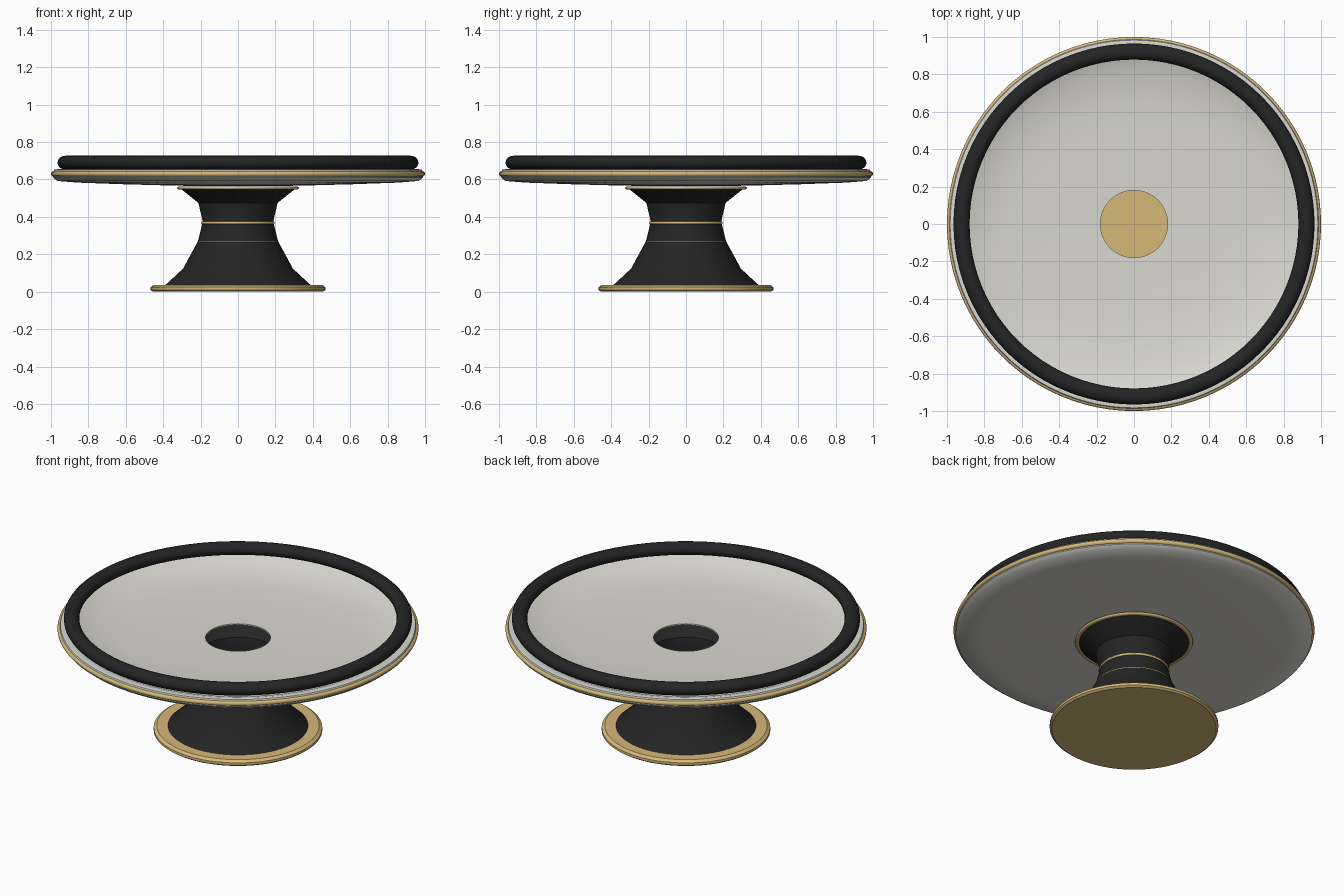
import bpy, bmesh, math

if "Cube" in bpy.data.objects:
    bpy.data.objects.remove(bpy.data.objects["Cube"])

SEG = 96


def material(name, rgb):
    m = bpy.data.materials.new(name)
    m.diffuse_color = (*rgb, 1)
    m.use_nodes = True
    m.node_tree.nodes["Principled BSDF"].inputs["Base Color"].default_value = m.diffuse_color
    return m


black = material("matte black", (0.018, 0.018, 0.018))
gold = material("brushed gold", (0.67, 0.48, 0.19))
white = material("warm white", (0.70, 0.69, 0.64))


def lathe(name, profile, mat, closed=False, angle=35):
    """Revolve (radius, height) points around z; radius 0 makes a pole."""
    bm = bmesh.new()
    verts = [bm.verts.new((r, 0, z)) for r, z in profile]
    pairs = list(zip(verts, verts[1:]))
    if closed:
        pairs.append((verts[-1], verts[0]))
    edges = [bm.edges.new(p) for p in pairs]
    bmesh.ops.spin(bm, geom=verts + edges, cent=(0, 0, 0), axis=(0, 0, 1),
                   angle=math.tau, steps=SEG, use_duplicate=False)
    bmesh.ops.remove_doubles(bm, verts=bm.verts[:], dist=1e-5)
    bmesh.ops.recalc_face_normals(bm, faces=bm.faces[:])
    me = bpy.data.meshes.new(name)
    bm.to_mesh(me)
    bm.free()
    me.materials.append(mat)
    ob = bpy.data.objects.new(name, me)
    bpy.context.collection.objects.link(ob)
    bpy.ops.object.select_all(action='DESELECT')
    ob.select_set(True)
    bpy.context.view_layer.objects.active = ob
    bpy.ops.object.shade_smooth_by_angle(angle=math.radians(angle))
    return ob


def ring(name, radius, z, half_w, half_h, mat, n=14):
    """Ring with an oval cross-section."""
    pts = [(radius + half_w * math.cos(math.tau * i / n),
            z + half_h * math.sin(math.tau * i / n)) for i in range(n)]
    return lathe(name, pts, mat, closed=True, angle=60)


# Gold foot disc
lathe("foot", [(0, 0), (0.455, 0), (0.467, 0.009), (0.467, 0.024),
               (0.45, 0.036), (0, 0.036)], gold)

# Hollow black pedestal, open at the top
lathe("pedestal", [(0.39, 0.034), (0.294, 0.123), (0.214, 0.27), (0.188, 0.374),
                   (0.212, 0.475), (0.31, 0.553)], black)

# Gold trims on the pedestal
ring("pedestal_collar", 0.312, 0.555, 0.014, 0.009, gold)
ring("neck_band", 0.190, 0.368, 0.006, 0.007, gold)
ring("lower_band", 0.2145, 0.268, 0.002, 0.003, gold, 8)

# Shallow plate with a round opening above the pedestal
lathe("plate", [(0.18, 0.573), (0.45, 0.576), (0.65, 0.584), (0.79, 0.600),
                (0.88, 0.625), (0.93, 0.646), (0.965, 0.655), (0.983, 0.652),
                (0.988, 0.64), (0.988, 0.61), (0.966, 0.592), (0.85, 0.583),
                (0.6, 0.574), (0.33, 0.567), (0.18, 0.565)], white, closed=True)

# Gold edge band and black cushion rim
ring("plate_band", 0.986, 0.630, 0.014, 0.014, gold)
ring("cushion_rim", 0.922, 0.690, 0.043, 0.037, black, 20)
